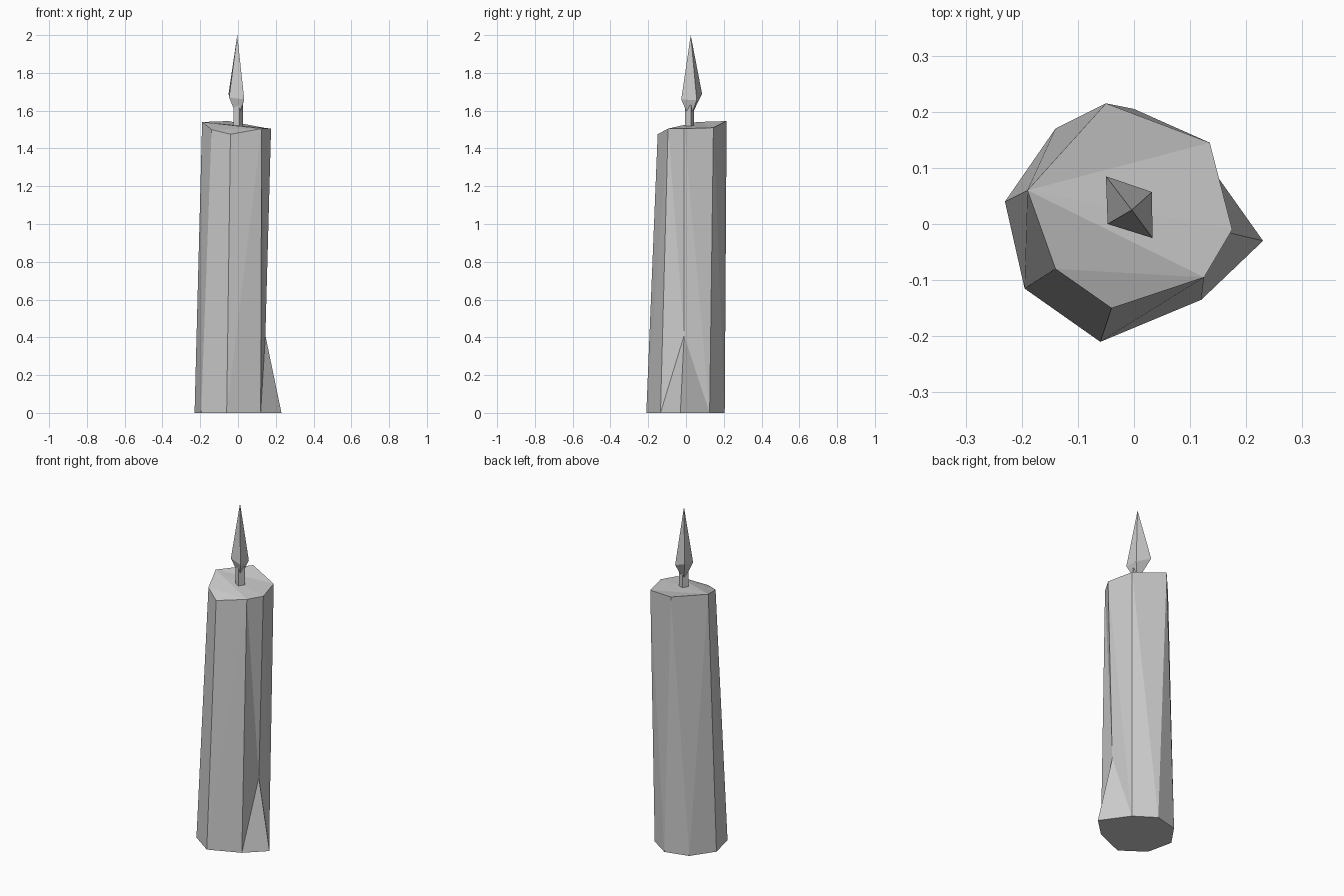
import bpy
import bmesh

default_cube = bpy.data.objects.get("Cube")
if default_cube:
    bpy.data.objects.remove(default_cube, do_unlink=True)


def make_material(name, color):
    material = bpy.data.materials.new(name)
    material.use_nodes = True
    material.diffuse_color = color
    material.node_tree.nodes["Principled BSDF"].inputs["Base Color"].default_value = color
    return material


def build_part(name, corners, faces, material):
    """Make a flat-shaded closed part; each face is a word of corner letters."""
    bm = bmesh.new()
    verts = {letter: bm.verts.new(point) for letter, point in corners.items()}
    for face in faces.split():
        bm.faces.new([verts[letter] for letter in face])
    bmesh.ops.recalc_face_normals(bm, faces=bm.faces[:])
    mesh = bpy.data.meshes.new(name)
    bm.to_mesh(mesh)
    bm.free()
    mesh.materials.append(material)
    part = bpy.data.objects.new(name, mesh)
    bpy.context.scene.collection.objects.link(part)
    return part


def lettered(letters, points):
    return dict(zip(letters, points))


wax_grey = make_material("plain grey", (0.6, 0.6, 0.6, 1))

# Candle body: uneven rim (capitals), wider foot (small letters), pinch above the wax drip
rim = lettered("ABCDEFG", [
    (-.19, .06, 1.54), (-.14, -.08, 1.5), (-.04, -.15, 1.475), (.125, -.095, 1.505),
    (.175, -.01, 1.505), (.135, .145, 1.51), (-.05, .215, 1.545)])
foot = lettered("abcdefgh", [
    (-.23, .04, 0), (-.195, -.115, 0), (-.06, -.21, 0), (.12, -.135, 0),
    (.23, -.03, 0), (.12, .125, 0), (0, .205, 0), (-.14, .17, 0)])
pinch = {"p": (.145, -.01, .41)}

top_faces = "AFG AEF ADE ABD BCD "
side_faces = "ABb Aba BCc Bcb CDc Dcd GFg Ffg Ggh GhA Aha "
drip_faces = "Ddp DpE Epf EfF dep efp "
bottom_face = "abcdefgh"
build_part("candle_body", {**rim, **foot, **pinch},
           top_faces + side_faces + drip_faces + bottom_face, wax_grey)

# Wick: a thin four-sided post
wick_outline = [(-.025, .01), (.007, -.006), (.027, .026), (-.005, .042)]
wick = lettered("abcd", [(x, y, 1.49) for x, y in wick_outline])
wick.update(lettered("ABCD", [(x, y, 1.63) for x, y in wick_outline]))
build_part("wick", wick, "abcd ABCD abBA bcCB cdDC daAD", wax_grey)

# Flame: a tall, slightly skewed double pyramid
flame = lettered("abcd", [
    (-.05, .085, 1.69), (.032, .057, 1.655), (.033, -.025, 1.66), (-.047, 0, 1.67)])
flame["t"] = (-.004, .025, 2)
flame["u"] = (0, .02, 1.555)
build_part("flame", flame, "abt bct cdt dat abu bcu cdu dau", wax_grey)
